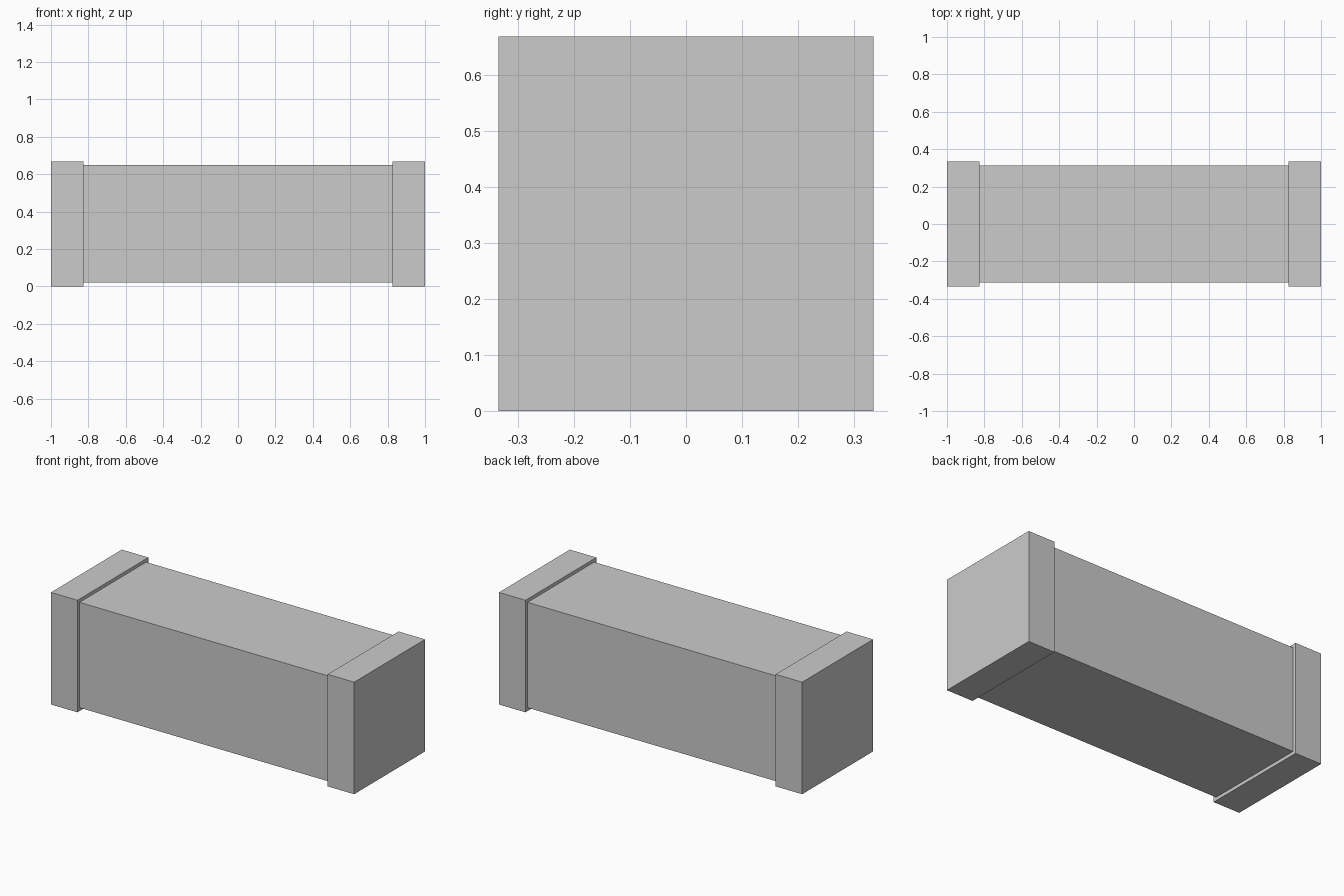
import bpy

if "Cube" in bpy.data.objects:
    bpy.data.objects.remove(bpy.data.objects["Cube"])

HALF = 0.334        # half height/width of the end caps
INSET = 0.02        # how far the body sits below the caps
CAP = 0.175         # cap length along x


def box(name, x0, x1, half):
    bpy.ops.mesh.primitive_cube_add(size=1, location=((x0 + x1) / 2, 0, HALF))
    ob = bpy.context.object
    ob.name = name
    ob.scale = (x1 - x0, 2 * half, 2 * half)
    bpy.ops.object.transform_apply(location=False, rotation=False, scale=True)
    return ob


# Main body between the caps
box("body", -1 + CAP, 1 - CAP, HALF - INSET)

# Square end caps
box("left_end_cap", -1, -1 + CAP, HALF)
box("right_end_cap", 1 - CAP, 1, HALF)
